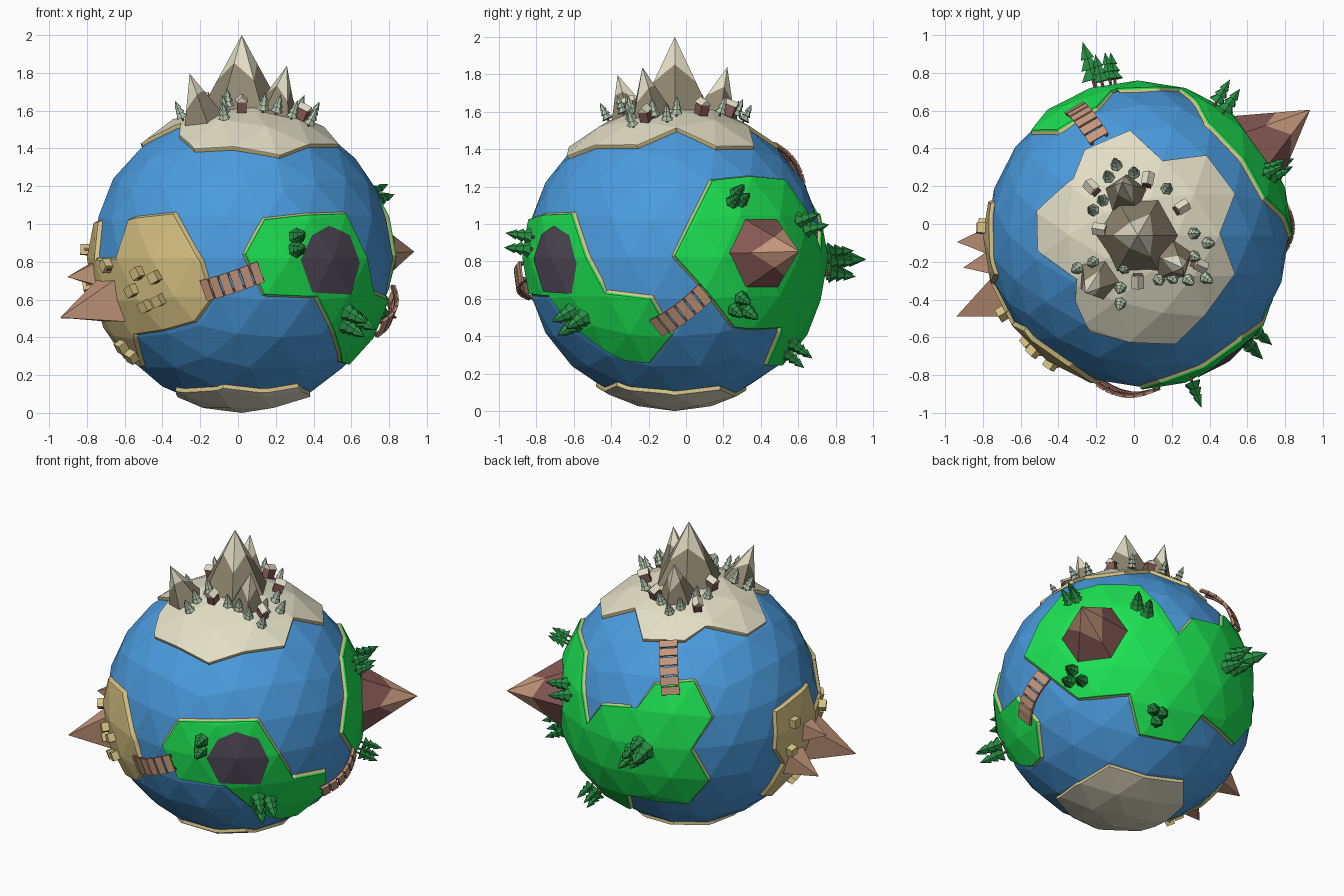
import bpy
import bmesh
from math import sin, cos, pi, radians, sqrt, atan2
from mathutils import Matrix, Vector

if "Cube" in bpy.data.objects:
    bpy.data.objects.remove(bpy.data.objects["Cube"])

CENTRE = Vector((0.02, -0.06, 0.82))
SEA, LAND = 0.80, 0.82

COLOURS = {
    "ocean_blue": (0.07, 0.33, 0.73), "grass_green": (0.012, 0.76, 0.085),
    "desert_sand": (0.69, 0.55, 0.23), "snow_beige": (0.76, 0.73, 0.56),
    "rock_grey": (0.28, 0.245, 0.165), "maroon_stone": (0.24, 0.10, 0.09),
    "clay": (0.56, 0.31, 0.20), "slate": (0.08, 0.065, 0.095),
    "pine_green": (0.02, 0.27, 0.055), "frosted_pine": (0.42, 0.54, 0.40),
}
MATS = {}
for label, rgb in COLOURS.items():
    m = bpy.data.materials.new(label)
    m.use_nodes = True
    m.diffuse_color = (*rgb, 1)
    m.node_tree.nodes["Principled BSDF"].inputs["Base Color"].default_value = (*rgb, 1)
    MATS[label] = m

# Directions on the globe are sketched flat, facing it from (azimuth, elevation)
SIDES = {"front": (0, 0), "side": (90, 0), "top": (0, 90), "under": (0, -90),
         "rear": (215, 25), "low": (140, -30)}


def lift(side, u, v):
    a, e = (radians(k) for k in SIDES[side])
    toward = Vector((sin(a) * cos(e), -cos(a) * cos(e), sin(e)))
    right = Vector((cos(a), sin(a), 0))
    depth = sqrt(max(0, 0.81 ** 2 - u * u - v * v))
    return (right * u + toward.cross(right) * v + toward * depth).normalized()


def trace(*runs):
    return [lift(side, u, v) for side, points in runs for u, v in points]


def frame(d, r, along=None):
    x = along or Vector((-d.y, d.x + 0.001, 0))
    y = d.cross(x).normalized()
    x = y.cross(d)
    m = Matrix((x, y, d)).transposed().to_4x4()
    return Matrix.Translation(CENTRE + d * r) @ m


def finish(name, bm, mats, matrix=None):
    bmesh.ops.remove_doubles(bm, verts=bm.verts, dist=1e-5)
    mesh = bpy.data.meshes.new(name)
    bm.to_mesh(mesh)
    bm.free()
    for label in mats:
        mesh.materials.append(MATS[label])
    ob = bpy.data.objects.new(name, mesh)
    ob.matrix_world = matrix or Matrix.Translation(CENTRE)
    bpy.context.collection.objects.link(ob)


def paint(verts, mat):
    for f in {f for v in verts for f in v.link_faces}:
        f.material_index = mat


def box(bm, size, at, mat=0, ridge=False):
    m = Matrix.Translation(at) @ Matrix.Diagonal((*size, 1))
    verts = bmesh.ops.create_cube(bm, size=1, matrix=m)["verts"]
    if ridge:
        for v in verts:
            if v.co.z > at[2]:
                v.co.x = at[0]
    paint(verts, mat)


def cone(bm, r1, r2, z0, z1, mat):
    verts = bmesh.ops.create_cone(
        bm, cap_ends=True, segments=6, radius1=r1, radius2=r2, depth=z1 - z0,
        matrix=Matrix.Translation((0, 0, (z0 + z1) / 2)))["verts"]
    paint(verts, mat)


# Land patches: a globe shell cut along the outline, with a sloping shore
def inside(p, outline):
    if p.dot(sum(outline, Vector())) < 0:
        return False
    total = 0
    for a, b in zip(outline, outline[1:] + outline[:1]):
        a, b = a - p * a.dot(p), b - p * b.dot(p)
        total += atan2(p.dot(a.cross(b)), a.dot(b))
    return abs(total) > pi


def shore(bm, out, drop, mat):
    edges = [e for e in bm.edges if e.is_boundary]
    push = {}
    for e in edges:
        mid = (e.verts[0].co + e.verts[1].co) / 2
        way = (e.verts[0].co - e.verts[1].co).cross(mid).normalized()
        if way.dot(e.link_faces[0].calc_center_median() - mid) > 0:
            way = -way
        for v in e.verts:
            key = v.co.to_tuple(6)
            push[key] = push.get(key, Vector()) + way
    new = bmesh.ops.extrude_edge_only(bm, edges=edges)["geom"]
    for g in new:
        if isinstance(g, bmesh.types.BMVert):
            way = push[g.co.to_tuple(6)].normalized()
            g.co += way * out - g.co.normalized() * drop
        elif isinstance(g, bmesh.types.BMFace):
            g.material_index = mat


def patch(name, mat, outline, radius=LAND, shores=((.006, .008), (.017, .02))):
    bm = bmesh.new()
    bmesh.ops.create_icosphere(bm, subdivisions=3, radius=radius)
    for a, b in zip(outline, outline[1:] + outline[:1]):
        bmesh.ops.bisect_plane(bm, geom=bm.verts[:] + bm.edges[:] + bm.faces[:],
                               dist=1e-5, plane_co=(0, 0, 0), plane_no=a.cross(b))
    sea = [f for f in bm.faces
           if not inside(f.calc_center_median().normalized(), outline)]
    bmesh.ops.delete(bm, geom=sea, context="FACES")
    bmesh.ops.dissolve_limit(bm, angle_limit=radians(0.5), verts=bm.verts, edges=bm.edges)
    for k, (out, drop) in enumerate(shores):
        shore(bm, out, drop, k)
    finish(name, bm, [mat, "desert_sand"])


globe = bmesh.new()
bmesh.ops.create_icosphere(globe, subdivisions=3, radius=SEA)
finish("ocean", globe, ["ocean_blue"])

patch("desert", "desert_sand", trace(
    ("front", [(-.60, .20), (-.36, .23), (-.22, -.02), (-.16, -.21), (-.25, -.33),
               (-.57, -.40), (-.53, -.57)]),
    ("rear", [(.46, -.63), (.59, -.43), (.54, -.34), (.54, -.11), (.74, .06)]),
    ("front", [(-.77, -.015), (-.66, -.005)])))
patch("lake_meadow", "grass_green", trace(
    ("front", [(.12, .20), (.55, .23)]),
    ("side", [(-.37, -.19), (-.13, -.22), (-.02, -.41), (-.14, -.56)]),
    ("front", [(.53, -.55), (.40, -.20), (.12, -.19), (.02, .02)])))
patch("dark_lake", "slate", trace(
    ("front", [(.46, .17), (.57, .12), (.62, -.03), (.57, -.19), (.37, -.18),
               (.31, -.01), (.37, .12)])), LAND + 0.005, ())
patch("great_meadow", "grass_green", trace(
    ("side", [(.20, .41), (.59, .41)]),
    ("low", [(.33, .40), (.42, .50), (.60, .45)]),
    ("rear", [(-.21, .06), (.03, .08), (.14, -.14), (.01, -.34), (.12, -.53), (0, -.67)]),
    ("low", [(.47, -.09), (.34, -.26), (.09, -.21), (.03, .04), (-.29, .01),
             (-.48, .16), (-.62, .27)])))
CAP_SHORES = ((.002, .003), (.007, .022))
patch("north_cap", "snow_beige", trace(
    ("top", [(-.04, .55), (-.28, .45), (-.34, .30), (-.53, .13), (-.53, -.08), (-.32, -.23),
             (-.33, -.35), (-.25, -.51), (.20, -.57), (.36, -.41), (.51, -.20),
             (.43, .01), (.51, .22), (.36, .42), (.13, .39)])), LAND, CAP_SHORES)
patch("south_cap", "snow_beige", trace(
    ("under", [(.33, -.24), (-.15, -.38), (-.31, -.18), (-.35, .20), (-.10, .42),
               (.30, .31), (.36, .05)])), LAND, CAP_SHORES)


# Peaks: faceted cones whose tips have a jagged second colour
def peak(name, d, width, tip, sides, mats, turn=0.5, split=(.68, .48), base=0.72):
    d = Vector(d).normalized()
    bm = bmesh.new()
    apex = bm.verts.new((0, 0, tip - base))
    low, mid = [], []
    for i in range(sides):
        a = 2 * pi * (i + turn) / sides
        p = Vector((cos(a), sin(a), 0)) * width
        low.append(bm.verts.new(p))
        mid.append(bm.verts.new(p.lerp(apex.co, split[i % 2])))
    for i in range(sides):
        j = (i + 1) % sides
        bm.faces.new((low[i], low[j], mid[j], mid[i]))
        bm.faces.new((mid[i], mid[j], apex)).material_index = len(mats) - 1
    finish(name, bm, mats, frame(d, base))


snowy = ["rock_grey", "snow_beige"]
peak("main_mountain", (0, 0, 1), .25, 1.18, 6, snowy)
for d in [(-.28, -.31, .99), (.235, -.17, 1), (-.08, .27, .98)]:
    peak("side_mountain", d, .15, 1.06, 5, snowy)
peak("volcano", (.81, .59, .03), .25, 1.13, 6, ["maroon_stone", "clay"], 0, (.62, .42))
for d, width, tip in [((-.96, -.43, -.315), .20, 1.1), ((-.92, -.17, -.10), .13, .945),
                      ((-.96, -.035, -.32), .15, 1.01)]:
    peak("pyramid", d, width, tip, 4, ["clay"])


# Trees: a trunk with three stacked cones
def tree(name, d, h, leaf):
    bm = bmesh.new()
    cone(bm, h * .05, h * .05, -.01, h * .3, 1)
    for k in range(3):
        cone(bm, h * (.28 - .06 * k), 0, h * (.2 + .22 * k), h * (.56 + .22 * k), 0)
    finish(name, bm, [leaf, "maroon_stone"], frame(d, 0.805))


for side, h, spots in [
        ("front", .17, [(.28, .11), (.28, .045)]),
        ("front", .19, [(.54, -.28), (.58, -.31), (.53, -.34)]),
        ("side", .14, [(.32, .335), (.30, .29), (.345, .295)]),
        ("side", .15, [(.345, -.21), (.31, -.27), (.38, -.28)]),
        ("low", .17, [(.07, .56), (.13, .52)]),
        ("rear", .26, [(-.265, -.33)]),
        ("rear", .18, [(-.34, -.33), (-.36, -.38), (-.30, -.29), (-.30, -.38)]),
        ("low", .15, [(.17, -.06), (.22, -.08), (.19, -.13)])]:
    for spot in spots:
        tree("pine", lift(side, *spot), h, "pine_green")
for spot in [(-.11, .36), (-.02, .32), (.15, .24), (.29, .01), (.36, -.04), (.29, -.11),
             (.26, -.23), (.18, -.22), (.11, -.23), (-.09, -.27), (-.09, -.35), (-.31, -.17),
             (-.23, -.14), (-.15, .30), (-.23, .13), (-.18, .18), (-.07, -.17), (.35, -.22)]:
    tree("snowy_pine", lift("top", *spot), .12, "frosted_pine")


# Houses: snow-roofed cabins and flat-roofed desert huts with doors
for spot in [(-.23, .24), (.05, .28), (.22, .14), (.31, -.15), (0, -.23), (-.19, .03)]:
    bm = bmesh.new()
    box(bm, (.05, .06, .06), (0, 0, .02))
    box(bm, (.065, .07, .028), (0, 0, .064), 1, ridge=True)
    finish("cabin", bm, ["maroon_stone", "snow_beige"], frame(lift("top", *spot), LAND))
for side, spots in [("front", [(-.70, -.04), (-.54, -.08), (-.45, -.10), (-.57, -.17),
                               (-.50, -.25), (-.43, -.22), (-.62, -.46), (-.57, -.51)]),
                    ("rear", [(.64, -.17), (.62, -.34)])]:
    for spot in spots:
        bm = bmesh.new()
        box(bm, (.055, .055, .07), (0, 0, .015))
        box(bm, (.016, .006, .025), (0, -.028, .02), 1)
        finish("desert_hut", bm, ["desert_sand", "maroon_stone"],
               frame(lift(side, *spot), 0.805, Vector((1, 0, 0.5))))


# Bridges: arched rows of planks over darker beams
def bridge(a, b, count=6):
    step = a.angle(b) * LAND / count
    for i in range(count):
        t = (i + 0.5) / count
        bm = bmesh.new()
        box(bm, (step * .88, .115, .01), (0, 0, .006))
        for y in (-.045, .045):
            box(bm, (step * 1.1, .018, .012), (0, y, -.004), 1)
        rise = Vector((0, 0, 0.03 * cos(pi * t) * pi / (step * count)))
        slope = Matrix.Rotation(-atan2(rise.z, 1), 4, "Y")
        finish("bridge_plank", bm, ["clay", "maroon_stone"],
               frame(a.slerp(b, t), LAND + 0.002 + 0.03 * sin(pi * t), b - a) @ slope)


bridge(lift("front", -.20, -.17), lift("front", .10, -.07))
bridge(lift("side", -.10, -.37), lift("side", .16, -.18))
bridge(lift("top", -.20, .50), lift("top", -.33, .66))
